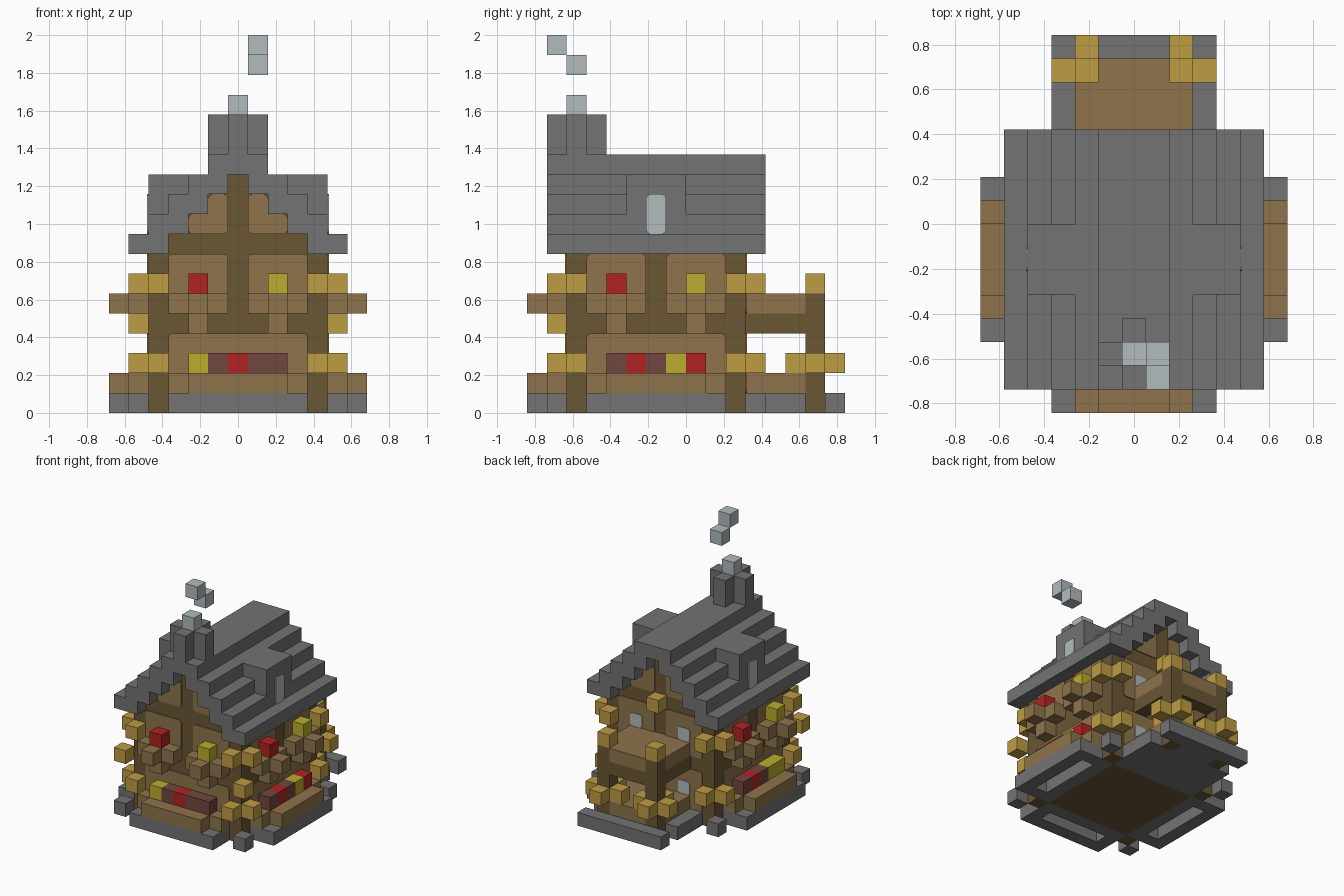
import bpy, bmesh
from mathutils import Vector, Matrix
from math import radians

U = 2 / 19            # edge of one block
MID = -1.5            # y of the house centre, in blocks

if "Cube" in bpy.data.objects:
    bpy.data.objects.remove(bpy.data.objects["Cube"], do_unlink=True)


def material(name, *rgb):
    lin = [(c / 255 / 12.92) if c < 11 else ((c / 255 + 0.055) / 1.055) ** 2.4 for c in rgb]
    m = bpy.data.materials.new(name)
    m.use_nodes = True
    m.diffuse_color = (*lin, 1)
    m.node_tree.nodes["Principled BSDF"].inputs["Base Color"].default_value = (*lin, 1)
    return m


STONE = material("stone grey", 115, 115, 115)
WOOD = material("light wood", 142, 116, 76)
DARK = material("dark wood", 106, 86, 52)
GOLD = material("golden wood", 190, 156, 68)
PALE = material("pale glass and smoke", 178, 187, 189)
RED = material("red petals", 178, 34, 36)
YELLOW = material("yellow petals", 187, 172, 46)
MAROON = material("maroon leaves", 113, 70, 63)


def finish(name, bm, mat):
    bmesh.ops.recalc_face_normals(bm, faces=bm.faces)
    mesh = bpy.data.meshes.new(name)
    bm.to_mesh(mesh)
    bm.free()
    mesh.materials.append(mat)
    bpy.context.collection.objects.link(bpy.data.objects.new(name, mesh))


def box(i0, i1, j0, j1, k0, k1):
    """Blocks from the first to the last index on each axis, inclusive."""
    return {(i, j, k) for i in range(i0, i1 + 1)
            for j in range(j0, j1 + 1) for k in range(k0, k1 + 1)}


def turn(cells, r):
    """Turn blocks by r quarter turns about the house centre."""
    for _ in range(r):
        cells = {(-(j + 2), i - 2, k) for i, j, k in cells}
    return cells


def mirror(cells):
    return cells | {(-i, j, k) for i, j, k in cells}


def blocks(name, cells, mat):
    """Outer skin of a set of unit blocks; block x is centred, y and z start at the index."""
    bm = bmesh.new()
    verts = {}

    def vert(p):
        key = tuple(round(c * 2) for c in p)
        if key not in verts:
            verts[key] = bm.verts.new(p * U)
        return verts[key]

    for cell in cells:
        centre = Vector(cell) + Vector((0, 0.5, 0.5))
        for axis in range(3):
            for sign in (-1, 1):
                near = list(cell)
                near[axis] += sign
                if tuple(near) in cells:
                    continue
                n, a, b = Vector(), Vector(), Vector()
                n[axis], a[(axis + 1) % 3], b[(axis + 2) % 3] = sign / 2, 0.5, 0.5
                ring = [centre + n + a * s + b * t * sign
                        for s, t in ((-1, -1), (1, -1), (1, 1), (-1, 1))]
                bm.faces.new([vert(p) for p in ring])
    finish(name, bm, mat)


def panel(name, points, side, mat, lift=0.0, thick=0.008, clip=0.2):
    """Thin plate with clipped corners on one wall, from (across, height) points."""
    bm = bmesh.new()
    bm.faces.new([bm.verts.new((u, 0, z)) for u, z in points])
    bmesh.ops.bevel(bm, geom=bm.verts[:], offset=clip, segments=2, profile=0.5,
                    affect='VERTICES')
    ext = bmesh.ops.extrude_face_region(bm, geom=bm.faces[:])
    new = [e for e in ext["geom"] if isinstance(e, bmesh.types.BMVert)]
    bmesh.ops.translate(bm, verts=new, vec=(0, -thick / U, 0))
    place = (Matrix.Scale(U, 4) @ Matrix.Translation((0, MID, 0))
             @ Matrix.Rotation(radians(90 * side), 4, 'Z')
             @ Matrix.Translation((0, -4.5 - lift / U, 0)))
    bm.transform(place)
    finish(name, bm, mat)


def rect(u0, u1, z0, z1):
    return [(u0, z0), (u1, z0), (u1, z1), (u0, z1)]


SIDES = ["front", "right", "back", "left"]

# Log ends around the house corners and the balcony posts
corner_low = set()
for r in range(4):
    corner_low |= turn({(4, -7, 2), (5, -6, 2)}, r)
corner_high = {(i, j, 6) for i, j, k in corner_low}
blocks("lower_log_ends", corner_low, GOLD)
blocks("upper_log_ends", corner_high, GOLD)
blocks("front_corner_log_ends", mirror({(5, -7, 4)}), GOLD)
post_foot = mirror({(3, 6, 2), (1, 6, 2), (2, 5, 2), (2, 7, 2)})
blocks("balcony_post_log_ends", post_foot, GOLD)
blocks("balcony_post_caps", mirror({(2, 6, 6)}), GOLD)
blocks("gable_beam_end", {(0, 3, 8)}, GOLD)

# Timber body, floor and gable; the floor shows through the foundation
posts = mirror({(4, -6, 0), (4, 2, 0), (2, 6, 0)})
floor = box(-3, 3, -5, 1, 0, 0)
body = floor | posts | box(-4, 4, -6, 2, 1, 7)
for k in range(4):
    body |= box(k - 3, 3 - k, -6, 2, 8 + k, 8 + k)
blocks("timber_body", body, DARK)

# Stepped stone foundation with openings under the planters and log ends
base = (box(-3, 3, -8, 7, 0, 0) | box(-5, 5, -7, 3, 0, 0) | box(-6, 6, -5, 1, 0, 0))
base -= floor | posts
base -= {(i, j, 0) for i, j, k in corner_low}
base -= mirror({(3, 6, 0)})
for r in (0, 1, 3):
    base -= turn(box(-2, 2, -7, -7, 0, 0), r)
blocks("foundation", base, STONE)

# Stepped roof with a dormer on each slope
roof = box(-1, 1, -7, 3, 12, 12)
for k in range(4):
    roof |= mirror(box(4 - k, 5 - k, -7, 3, 8 + k, 8 + k))
roof |= mirror(box(3, 4, -3, -1, 9, 11))
blocks("roof", roof, STONE)

# Chimney and drifting smoke
blocks("chimney", box(0, 0, -7, -5, 13, 14) | box(-1, 1, -6, -6, 13, 14), STONE)
blocks("smoke_low", {(0, -6, 15)}, PALE)
blocks("smoke_middle", {(1, -6, 17)}, PALE)
blocks("smoke_top", {(1, -7, 18)}, PALE)

# Wall panels between the timbers
for r, side in enumerate(SIDES):
    panel(side + "_lower_panel", rect(-3.5, 3.5, 1, 4), r, WOOD)
    for s in (-1, 1):
        panel(side + "_upper_panel", rect(s * 0.5, s * 3.5, 5, 8), r, WOOD)
        if r in (0, 2):
            steps = [(0.5, 9), (2.5, 9), (2.5, 10), (1.5, 10), (1.5, 11), (0.5, 11)]
            panel(side + "_gable_panel", [(s * u, z) for u, z in steps], r, WOOD)

# Windows at the back and on the dormers
for s in (-1, 1):
    for z in (2, 6):
        panel("back_window", rect(s * 2 - 0.5, s * 2 + 0.5, z, z + 1), 2, PALE, 0.005)
for r in (1, 3):
    panel(SIDES[r] + "_dormer_window", rect(-0.5, 0.5, 9, 11), r, PALE)

# Long planters, hanging flower boxes and their flowers on three sides
beds = {0: [YELLOW, MAROON, RED, MAROON, MAROON],
        1: [MAROON, RED, MAROON, YELLOW, RED],
        3: [MAROON, RED, MAROON, YELLOW, YELLOW]}
for r, bed in beds.items():
    side = SIDES[r]
    trough = box(-2, 2, -8, -8, 1, 1) | mirror({(3, -7, 1)})
    blocks(side + "_planter", turn(trough, r), WOOD)
    for n, colour in enumerate(bed):
        blocks(side + "_planter_flower", turn({(n - 2, -7, 2)}, r), colour)
    for u, colour in ((-2, RED), (2, YELLOW)):
        holder = {(u - 1, -7, 5), (u + 1, -7, 5), (u, -8, 5), (u, -7, 4)}
        blocks(side + "_flower_box", turn(holder, r), WOOD)
        blocks(side + "_box_flower", turn({(u, -7, 6)}, r), colour)

# Back porch deck, balcony posts, frame and floor
pillars = mirror(box(2, 2, 6, 6, 1, 5))
blocks("porch_deck", box(-2, 2, 3, 6, 1, 1) - pillars, WOOD)
frame = box(-2, 2, 3, 6, 4, 4) - box(-1, 1, 3, 5, 4, 4)
blocks("balcony_frame", frame | pillars, DARK)
blocks("balcony_floor", box(-2, 2, 3, 6, 5, 5) - pillars, WOOD)
